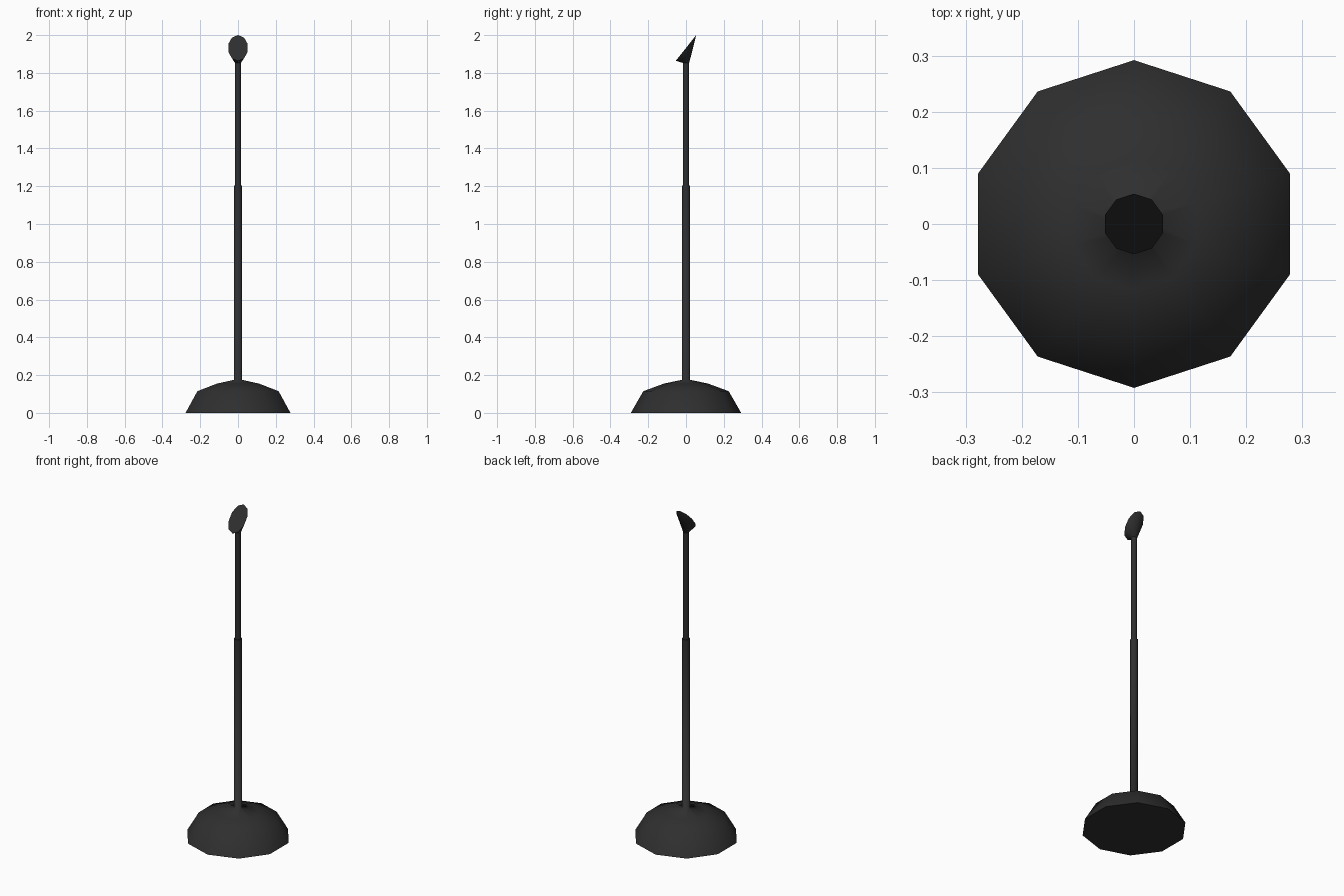
import bpy, bmesh, math

if "Cube" in bpy.data.objects:
    bpy.data.objects.remove(bpy.data.objects["Cube"])

SIDES = 10
black = bpy.data.materials.new("matte_black")
black.diffuse_color = (0.028, 0.028, 0.028, 1)
black.use_nodes = True
black.node_tree.nodes["Principled BSDF"].inputs["Base Color"].default_value = black.diffuse_color


def ring(bm, radius, height):
    """Ten-sided ring with a corner on the y axis; height is a function of y."""
    verts = []
    for i in range(SIDES):
        a = math.pi / 2 + 2 * math.pi * i / SIDES
        x, y = radius * math.cos(a), radius * math.sin(a)
        verts.append(bm.verts.new((x, y, height(y))))
    return verts


def lathe(name, profile, smooth_angle):
    """Stack (radius, height) rings, cap both ends and shade smooth."""
    bm = bmesh.new()
    rings = [ring(bm, r, z if callable(z) else (lambda y, z=z: z)) for r, z in profile]
    for low, high in zip(rings, rings[1:]):
        for i in range(SIDES):
            j = (i + 1) % SIDES
            bm.faces.new((low[i], low[j], high[j], high[i]))
    bm.faces.new(rings[0][::-1])
    bm.faces.new(rings[-1])
    bmesh.ops.recalc_face_normals(bm, faces=bm.faces)
    mesh = bpy.data.meshes.new(name)
    bm.to_mesh(mesh)
    bm.free()
    mesh.materials.append(black)
    ob = bpy.data.objects.new(name, mesh)
    bpy.context.collection.objects.link(ob)
    bpy.ops.object.select_all(action='DESELECT')
    ob.select_set(True)
    bpy.context.view_layer.objects.active = ob
    bpy.ops.object.shade_smooth_by_angle(angle=math.radians(smooth_angle))
    return ob


# Domed foot running smoothly into the lower tube
lathe("foot_and_lower_pole",
      [(0.292, 0), (0.226, 0.115), (0.117, 0.155), (0.022, 0.175), (0.022, 1.205)], 80)

# Thinner telescopic tube
lathe("upper_pole", [(0.017, 1.19), (0.017, 1.875)], 60)

# Flared head with a slanted face, low at the front and high at the back
lathe("slanted_head", [(0.017, 1.853), (0.054, lambda y: 1.932 + 1.26 * y)], 100)
